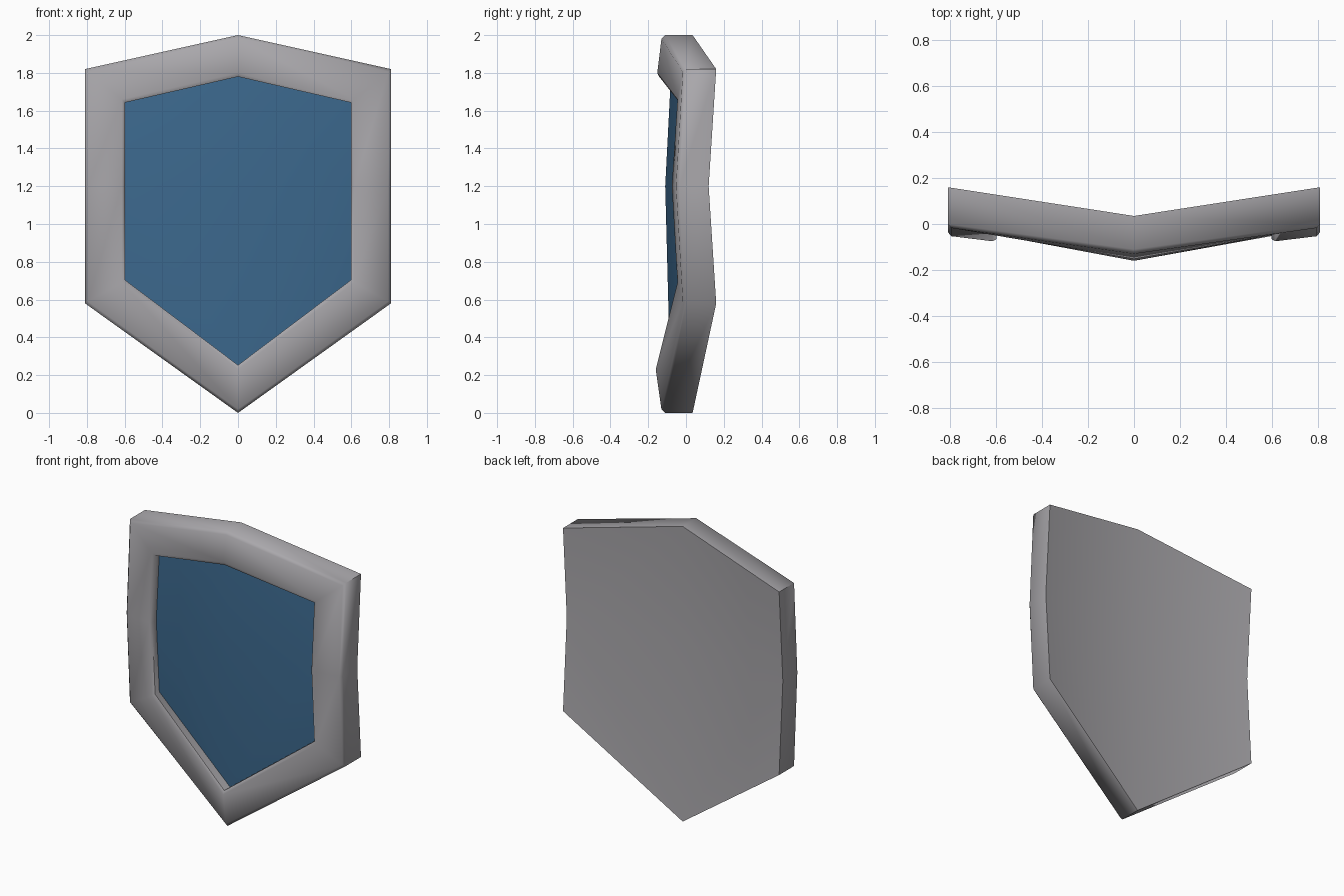
import bpy, bmesh, math

if "Cube" in bpy.data.objects:
    bpy.data.objects.remove(bpy.data.objects["Cube"])


def material(name, rgb):
    m = bpy.data.materials.new(name)
    m.diffuse_color = (*rgb, 1)
    m.use_nodes = True
    m.node_tree.nodes["Principled BSDF"].inputs["Base Color"].default_value = m.diffuse_color
    return m


def ring(bm, w, zt, zc, zl, zb, yt, yc, ym, yb):
    # eight-point shield outline: top, corner, side middle, low corner, tip, mirrored
    half = [(w, yc, zc), (w, ym, 1.2), (w, yc, zl)]
    pts = [(0, yt, zt)] + half + [(0, yb, zb)] + [(-x, y, z) for x, y, z in reversed(half)]
    return [bm.verts.new(p) for p in pts]


def bridge(bm, a, b):
    for i in range(8):
        j = (i + 1) % 8
        bm.faces.new((a[i], a[j], b[j], b[i]))


def cap(bm, r, y):
    # four quads meeting at a centre vertex, creased down the middle
    c = bm.verts.new((0, y, 1.2))
    for a in (0, 2, 4, 6):
        bm.faces.new((r[a], r[a + 1], r[(a + 2) % 8], c))


def finish(bm, name, mat, angle):
    bmesh.ops.recalc_face_normals(bm, faces=bm.faces)
    me = bpy.data.meshes.new(name)
    bm.to_mesh(me)
    bm.free()
    ob = bpy.data.objects.new(name, me)
    bpy.context.collection.objects.link(ob)
    me.materials.append(mat)
    bpy.ops.object.select_all(action='DESELECT')
    ob.select_set(True)
    bpy.context.view_layer.objects.active = ob
    bpy.ops.object.shade_smooth_by_angle(angle=math.radians(angle))
    return ob


steel = material("grey steel", (0.40, 0.39, 0.41))
blue = material("blue paint", (0.045, 0.14, 0.27))

# shield frame with solid back: rings from back edge round to the inner lip
bm = bmesh.new()
rings = [
    ring(bm, 0.81, 2.0, 1.82, 0.58, 0.0, 0.035, 0.16, 0.12, 0.035),
    ring(bm, 0.81, 2.0, 1.82, 0.58, 0.0, -0.11, 0.0, -0.035, -0.11),
    ring(bm, 0.795, 1.98, 1.805, 0.59, 0.02, -0.13, -0.017, -0.053, -0.13),
    ring(bm, 0.615, 1.80, 1.66, 0.69, 0.23, -0.152, -0.045, -0.075, -0.16),
    ring(bm, 0.597, 1.78, 1.643, 0.703, 0.253, -0.142, -0.035, -0.065, -0.147),
    ring(bm, 0.597, 1.78, 1.643, 0.703, 0.253, -0.08, 0.01, -0.022, -0.085),
]
for a, b in zip(rings, rings[1:]):
    bridge(bm, a, b)
cap(bm, rings[0], 0.0)
# the lip is open in front of the panel, so orient from the closed outer shell
finish(bm, "shield_frame", steel, 60)

# recessed blue front panel
bm = bmesh.new()
r = ring(bm, 0.597, 1.78, 1.643, 0.703, 0.253, -0.08, 0.01, -0.022, -0.085)
cap(bm, r, -0.11)
panel = finish(bm, "front_panel", blue, 60)
if panel.data.polygons[0].normal.y > 0:
    panel.data.flip_normals()
